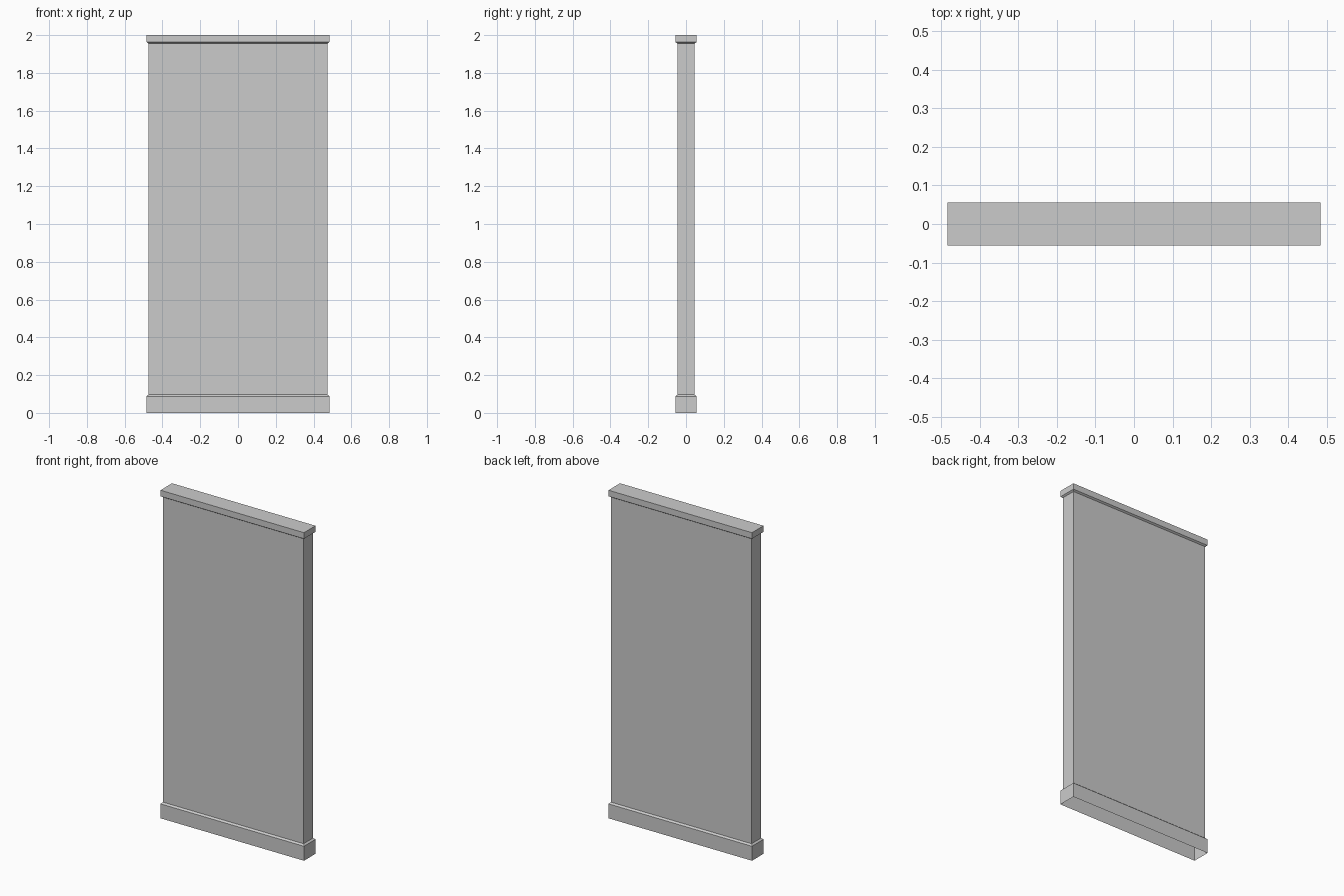
import bpy, bmesh

if "Cube" in bpy.data.objects:
    bpy.data.objects.remove(bpy.data.objects["Cube"])

WALL = (0.474, 0.045)    # half width, half depth
TRIM = (0.484, 0.0555)


def shell(name, sections, cap_top=False):
    """Stack rectangular sections (half size, z) into an open-ended shell."""
    bm = bmesh.new()
    rings = []
    for (hx, hy), z in sections:
        rings.append([bm.verts.new((sx * hx, sy * hy, z))
                      for sx, sy in ((-1, -1), (1, -1), (1, 1), (-1, 1))])
    for low, high in zip(rings, rings[1:]):
        for i in range(4):
            j = (i + 1) % 4
            bm.faces.new((low[i], low[j], high[j], high[i]))
    if cap_top:
        bm.faces.new(rings[-1])
    mesh = bpy.data.meshes.new(name)
    bm.to_mesh(mesh)
    bm.free()
    obj = bpy.data.objects.new(name, mesh)
    bpy.context.collection.objects.link(obj)
    return obj


# Skirting at the floor, hollow and open underneath, with a chamfered top edge
shell("baseboard", [(TRIM, 0), (TRIM, 0.088), (WALL, 0.097)])

# Plain wall panel between the trims
shell("wall_panel", [(WALL, 0.097), (WALL, 1.956)])

# Capping trim with a chamfered lower edge and closed top
shell("top_trim", [(WALL, 1.956), (TRIM, 1.963), (TRIM, 2.0)], cap_top=True)
